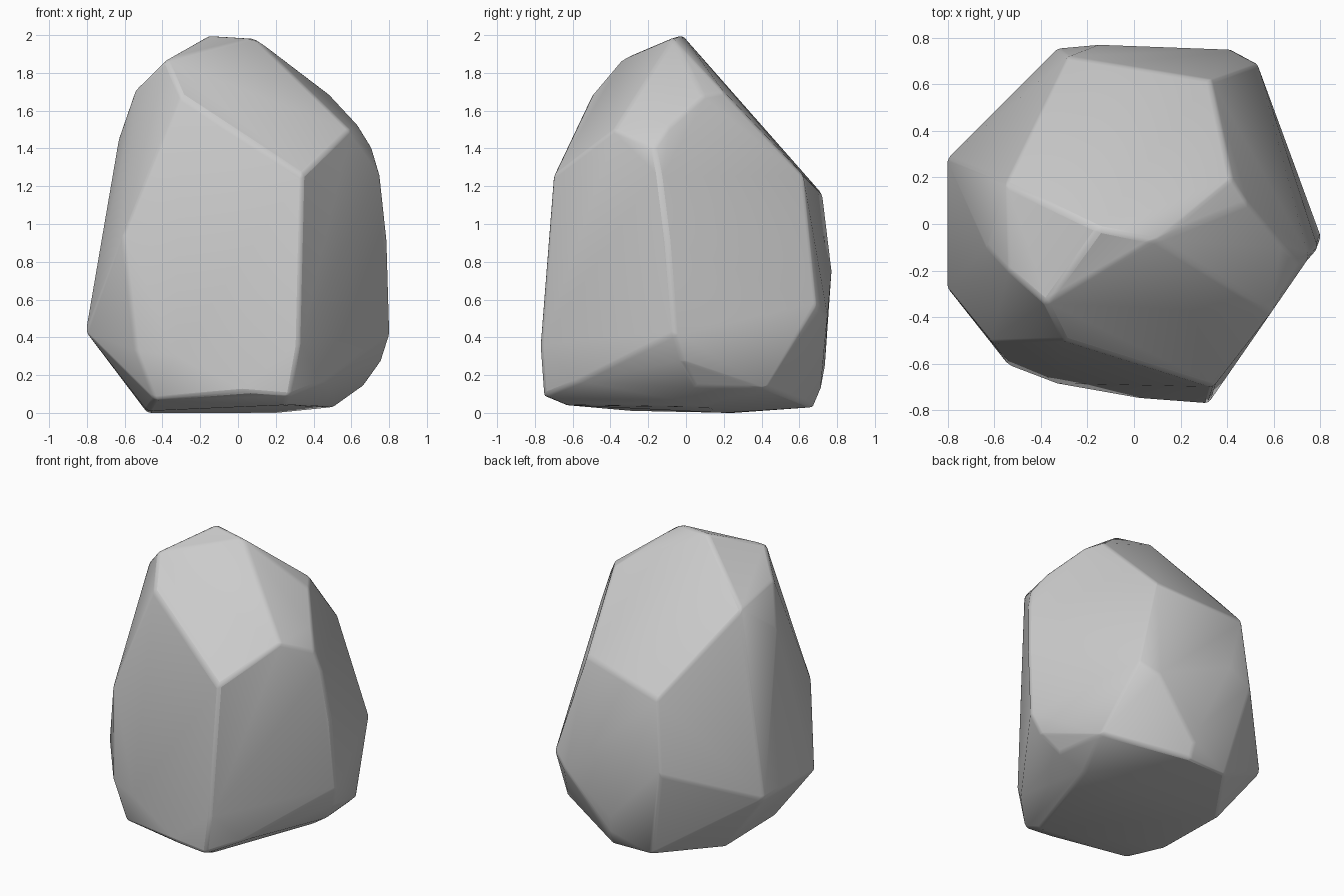
import bpy, bmesh
from math import radians

if "Cube" in bpy.data.objects:
    bpy.data.objects.remove(bpy.data.objects["Cube"])

# Corners of the chipped boulder, ring by ring from the top down
crown = [(-.15, -.02, 2.0), (.09, -.07, 1.985), (-.38, -.34, 1.87), (-.3, -.5, 1.68),
         (-.55, .17, 1.65), (-.54, -.2, 1.71), (.42, .2, 1.7), (.49, .09, 1.68)]
shoulder = [(.59, -.38, 1.5), (.63, -.08, 1.53), (.71, -.17, 1.4), (.34, -.7, 1.26),
            (.33, .62, 1.26), (-.28, .72, 1.16), (.755, -.14, 1.25), (-.63, -.1, 1.45)]
waist = [(.79, -.1, .92), (-.61, -.51, .93), (-.15, .77, .75), (.53, .69, .57),
         (-.33, .755, .65), (.42, .75, .5)]
belly = [(.805, -.06, .42), (-.805, -.27, .43), (-.805, .28, .43), (.32, -.77, .37),
         (-.54, -.605, .33), (-.33, -.685, .3), (.45, -.58, .16), (.62, .42, .13),
         (.76, -.02, .28), (.66, .05, .14), (.07, .735, .25), (.1, .715, .13)]
foot = [(-.44, -.6, .07), (.03, -.75, .11), (.27, -.75, .09), (.25, -.63, .04),
        (-.48, -.28, .01), (-.48, .25, 0), (-.2, .66, .03), (.1, .67, .03),
        (.5, .1, .03), (.2, .2, 0)]

# Skin the corners, then merge nearly flat facets
bm = bmesh.new()
for co in crown + shoulder + waist + belly + foot:
    bm.verts.new(co)
bmesh.ops.convex_hull(bm, input=bm.verts[:])
loose = [v for v in bm.verts if not v.link_faces]
bmesh.ops.delete(bm, geom=loose, context='VERTS')
bmesh.ops.dissolve_limit(bm, angle_limit=radians(4), verts=bm.verts[:], edges=bm.edges[:])
bmesh.ops.recalc_face_normals(bm, faces=bm.faces[:])
mesh = bpy.data.meshes.new("boulder")
bm.to_mesh(mesh)
bm.free()
boulder = bpy.data.objects.new("boulder", mesh)
bpy.context.collection.objects.link(boulder)

# Worn, softly rounded ridges
bevel = boulder.modifiers.new("worn_edges", 'BEVEL')
bevel.width = .018
bevel.segments = 2
bevel.limit_method = 'ANGLE'
bevel.angle_limit = radians(20)

bpy.context.view_layer.objects.active = boulder
boulder.select_set(True)
bpy.ops.object.shade_smooth_by_angle(angle=radians(40))
